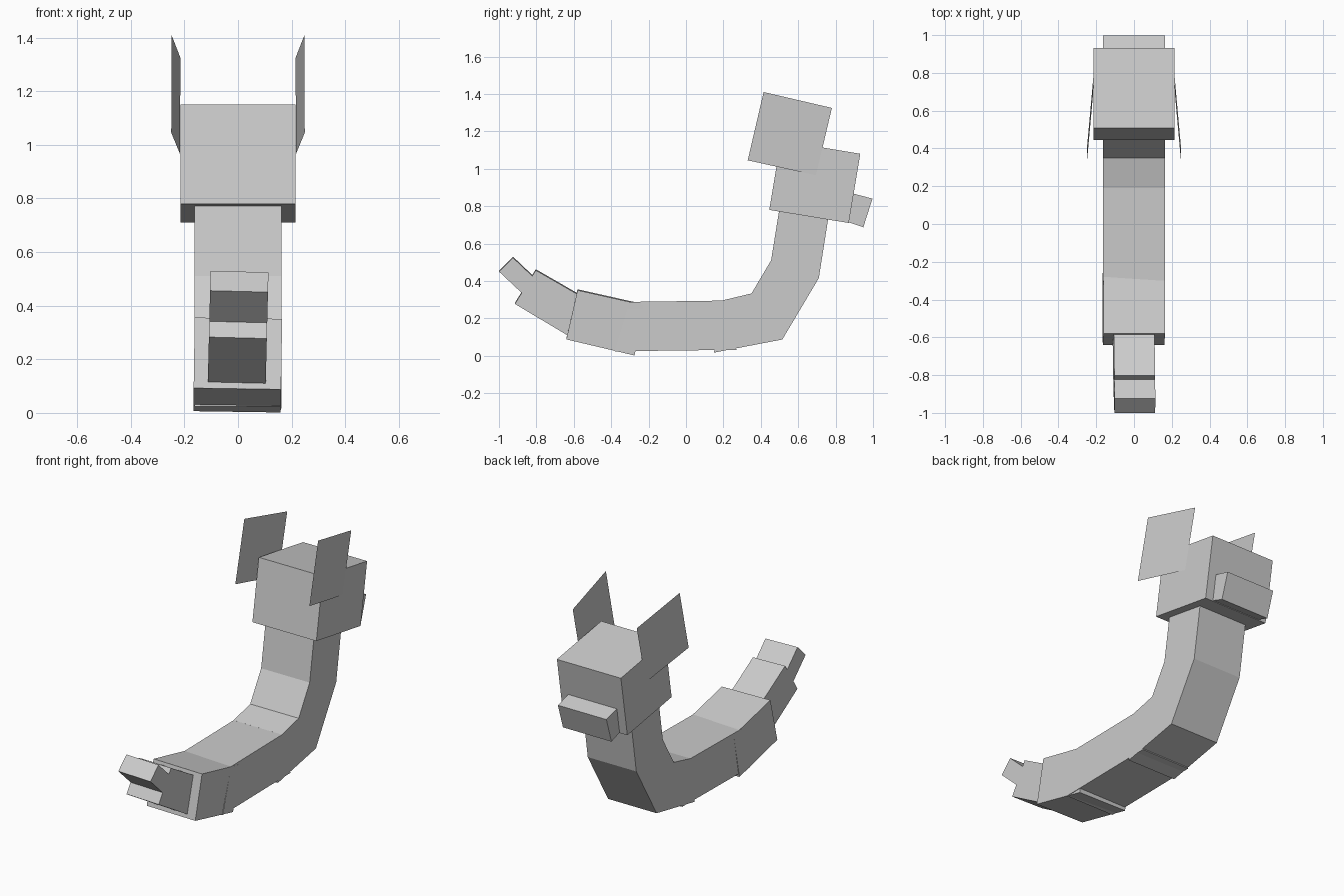
import bpy, bmesh

if "Cube" in bpy.data.objects:
    bpy.data.objects.remove(bpy.data.objects["Cube"])


def prism(name, profile, half, roll=0.0, mid=0.25):
    """Box-like part: (y, z) profile spread over x, with a slight roll about y."""
    bm = bmesh.new()
    sides = []
    for x in (-half, half):
        sides.append([bm.verts.new((x + roll * (z - mid), y, z - roll * x)) for y, z in profile])
    a, b = sides
    bm.faces.new(a)
    bm.faces.new(b[::-1])
    n = len(profile)
    for i in range(n):
        j = (i + 1) % n
        bm.faces.new((a[i], b[i], b[j], a[j]))
    bmesh.ops.recalc_face_normals(bm, faces=bm.faces)
    return finish(name, bm)


def finish(name, bm):
    mesh = bpy.data.meshes.new(name)
    bm.to_mesh(mesh)
    bm.free()
    obj = bpy.data.objects.new(name, mesh)
    bpy.context.collection.objects.link(obj)
    return obj


W = 0.163

# Curved body, overlapping block segments from rear to neck
prism("body_rear", [(-0.58, 0.353), (-0.64, 0.09), (-0.275, 0.004), (-0.225, 0.275), (-0.29, 0.288)], W, 0.015)
prism("body_middle", [(-0.30, 0.288), (-0.38, 0.024), (0.27, 0.032), (0.20, 0.295)], W)
prism("body_chest", [(0.19, 0.295), (0.15, 0.017), (0.515, 0.087), (0.35, 0.333)], W)
prism("lower_neck", [(0.35, 0.333), (0.515, 0.087), (0.71, 0.415), (0.455, 0.51)], W)
prism("upper_neck", [(0.455, 0.51), (0.71, 0.415), (0.763, 0.75), (0.50, 0.79)], W)

# Tail
prism("tail_base", [(-0.803, 0.46), (-0.915, 0.28), (-0.63, 0.11), (-0.56, 0.32)], 0.108, 0.025, 0.3)
prism("tail_tip", [(-0.925, 0.527), (-1.0, 0.453), (-0.835, 0.298), (-0.77, 0.38)], 0.108, 0.025, 0.3)

# Head and snout
prism("head", [(0.507, 1.15), (0.445, 0.78), (0.87, 0.71), (0.932, 1.08)], 0.215)
prism("snout", [(0.88, 0.871), (0.85, 0.72), (0.948, 0.687), (0.997, 0.84)], W)

# Thin flat ears
for side, label in ((-1, "left"), (1, "right")):
    bm = bmesh.new()
    corners = [(0.248, 0.415, 1.41), (0.215, 0.78, 1.325), (0.216, 0.695, 0.965), (0.249, 0.33, 1.045)]
    bm.faces.new([bm.verts.new((side * x, y, z)) for x, y, z in corners])
    finish(label + "_ear", bm)
